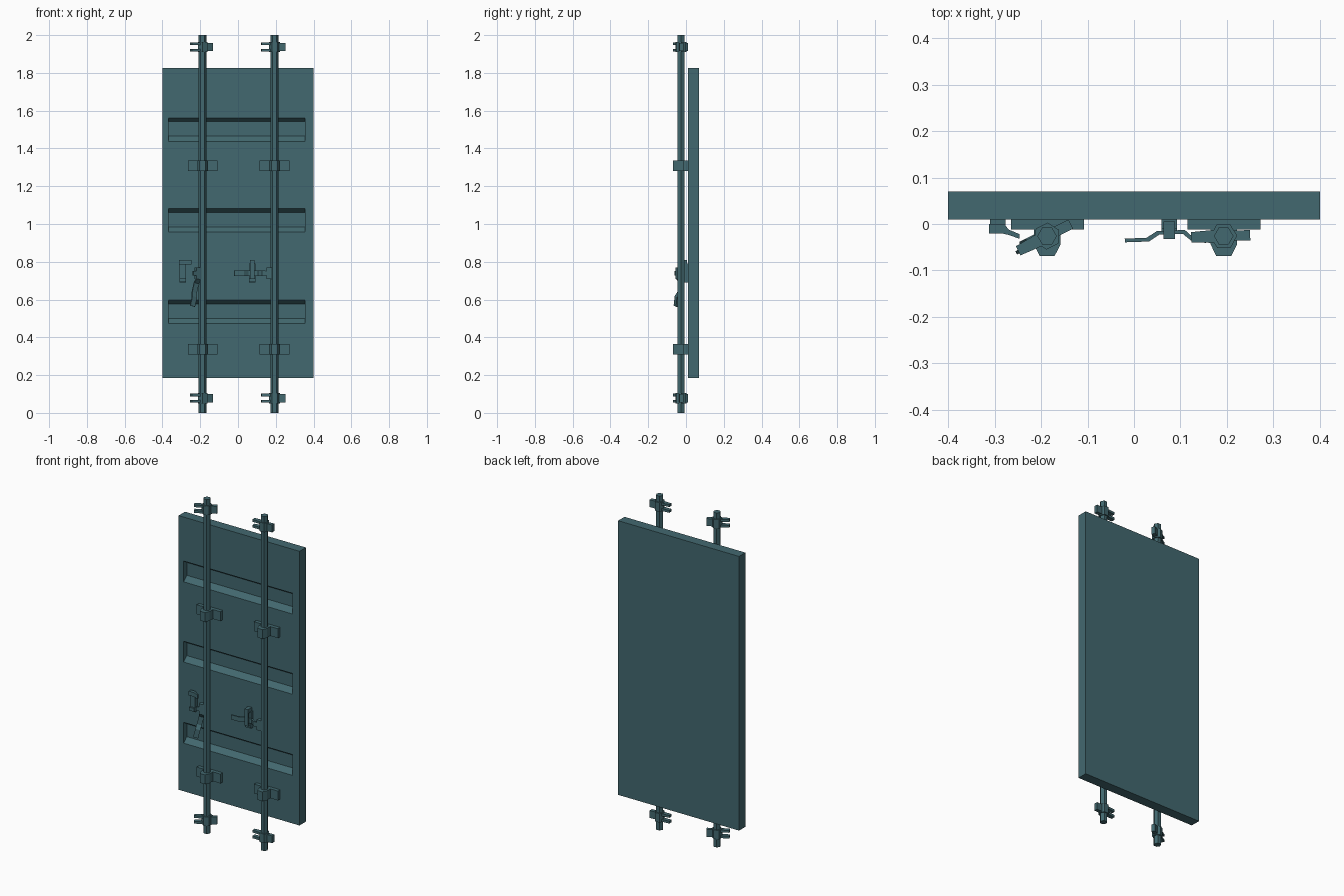
import bpy, bmesh, math
from mathutils import Matrix, Vector

if "Cube" in bpy.data.objects:
    bpy.data.objects.remove(bpy.data.objects["Cube"])

mat = bpy.data.materials.new("teal_paint")
mat.diffuse_color = (0.055, 0.14, 0.16, 1)
mat.use_nodes = True
mat.node_tree.nodes["Principled BSDF"].inputs["Base Color"].default_value = mat.diffuse_color


def finish(name, bm, m=Matrix()):
    bmesh.ops.transform(bm, matrix=m, verts=bm.verts)
    bmesh.ops.recalc_face_normals(bm, faces=bm.faces)
    me = bpy.data.meshes.new(name)
    bm.to_mesh(me)
    bm.free()
    me.materials.append(mat)
    ob = bpy.data.objects.new(name, me)
    bpy.context.collection.objects.link(ob)
    return ob


def add_prism(bm, pts, lo, hi):
    """Profile in local xy, extruded from z=lo to z=hi."""
    f = bm.faces.new([bm.verts.new((x, y, lo)) for x, y in pts])
    ext = bmesh.ops.extrude_face_region(bm, geom=[f])["geom"]
    vs = [v for v in ext if isinstance(v, bmesh.types.BMVert)]
    bmesh.ops.translate(bm, verts=vs, vec=(0, 0, hi - lo))


def rect(x0, x1, y0, y1):
    return [(x0, y0), (x1, y0), (x1, y1), (x0, y1)]


def ngon(r, n=6):
    return [(r * math.cos(2 * math.pi * i / n), r * math.sin(2 * math.pi * i / n)) for i in range(n)]


def build(name, parts, m=Matrix()):
    bm = bmesh.new()
    for p in parts:
        add_prism(bm, *p)
    return finish(name, bm, m)


def frame(x, y, z, o):
    """Matrix with the given local axes and origin."""
    m = Matrix((x, y, z)).transposed().to_4x4()
    m.translation = o
    return m


# Door panel with three sloped recesses
panel = build("door_panel", [(rect(-0.4, 0.4, 0.01, 0.07), 0.185, 1.825)])
groove_parts = []
for z in (0.53, 1.015, 1.495):
    groove_parts.append(([(-0.02, z - 0.085), (0.04, z - 0.03), (0.04, z + 0.047),
                          (-0.02, z + 0.087)], -0.367, 0.355))
# profile axes are world y and z, extruded along world x
cutter = build("recess_cutter", groove_parts,
               frame(Vector((0, 1, 0)), Vector((0, 0, 1)), Vector((1, 0, 0)), Vector((0, 0, 0))))
cutter.hide_render = True
mod = panel.modifiers.new("recesses", "BOOLEAN")
mod.operation, mod.object, mod.solver = "DIFFERENCE", cutter, "EXACT"
bpy.context.view_layer.update()
baked = bpy.data.meshes.new_from_object(panel.evaluated_get(bpy.context.evaluated_depsgraph_get()))
panel.modifiers.clear()
panel.data = baked
bpy.data.objects.remove(cutter)

# Guide bracket outline, relative to the rod centre line
bracket = [(-0.078, 0.036), (-0.078, 0.014), (-0.028, 0.014), (-0.028, -0.018), (-0.016, -0.043),
           (0.016, -0.043), (0.029, -0.018), (0.029, 0.014), (0.079, 0.014), (0.079, 0.036)]
# Handle lever: d runs away from the pivot, h away from the door
lever = [(0, 0.001), (0.015, 0.001), (0.035, -0.018), (0.095, -0.018), (0.118, -0.004), (0.165, -0.004),
         (0.165, 0.004), (0.113, 0.004), (0.09, -0.010), (0.04, -0.010), (0.018, 0.009), (0, 0.009)]

for side, rx, ang, swing in (("left", -0.187, 27, 76), ("right", 0.193, 2, 0)):
    base = Matrix.Translation((rx, -0.026, 0))
    turned = base @ Matrix.Rotation(math.radians(ang), 4, "Z")

    # Locking rod
    build(f"{side}_lock_rod", [(ngon(0.021), 0, 2)], base)

    # Guide brackets
    for tag, z in (("lower", 0.337), ("upper", 1.308)):
        build(f"{side}_{tag}_guide", [(bracket, z - 0.028, z + 0.028)], base)

    # Forked cams at the rod ends
    for tag, z in (("bottom", 0.078), ("top", 1.937)):
        fork = [(-0.07, -0.011), (-0.02, -0.014), (-0.02, 0.014), (-0.07, 0.011)]
        build(f"{side}_{tag}_cam", [
            (ngon(0.029), -0.027, 0.027),
            (rect(0.018, 0.057, -0.011, 0.011), -0.022, 0.022),
            (fork, 0.010, 0.024),
            (fork, -0.024, -0.010)], turned @ Matrix.Translation((0, 0, z)))

    # Handle hub clamped on the rod
    build(f"{side}_handle_hub", [
        (rect(-0.042, -0.012, -0.013, 0.011), -0.031, 0.031),
        (rect(-0.06, -0.038, -0.009, 0.003), -0.012, 0.012)],
        turned @ Matrix.Translation((0, 0, 0.74)))

    # Swinging handle lever
    rot = turned.to_3x3()
    s = math.radians(swing)
    d = rot @ Vector((-math.cos(s), 0, -math.sin(s)))
    h = rot @ Vector((0, -1, 0))
    pivot = turned @ Vector((-0.048 if swing == 0 else -0.022, -0.002, 0.74 if swing == 0 else 0.725))
    w = 0.014
    build(f"{side}_handle_lever", [(lever, -w, w)], frame(d, h, d.cross(h), pivot))

# Handle retainers: left is open, right is closed over its lever
for side, x in (("left", -0.293), ("right", 0.076)):
    build(f"{side}_retainer", [
        (rect(x - 0.017, x + 0.017, -0.01, 0.012), 0.69, 0.79),
        (rect(x - 0.017, x + 0.017, -0.02, 0.012), 0.695, 0.715)])
build("right_retainer_gate", [(rect(0.064, 0.088, -0.032, -0.022), 0.71, 0.795),
                              (rect(0.064, 0.088, -0.032, 0.005), 0.785, 0.81)])
# Open gate swung sideways
gate = [(-0.312, -0.02), (-0.285, -0.02), (-0.268, -0.024), (-0.246, -0.032),
        (-0.246, -0.022), (-0.27, -0.012), (-0.279, 0.0), (-0.312, 0.0)]
build("left_retainer_gate", [(gate, 0.785, 0.81)])
